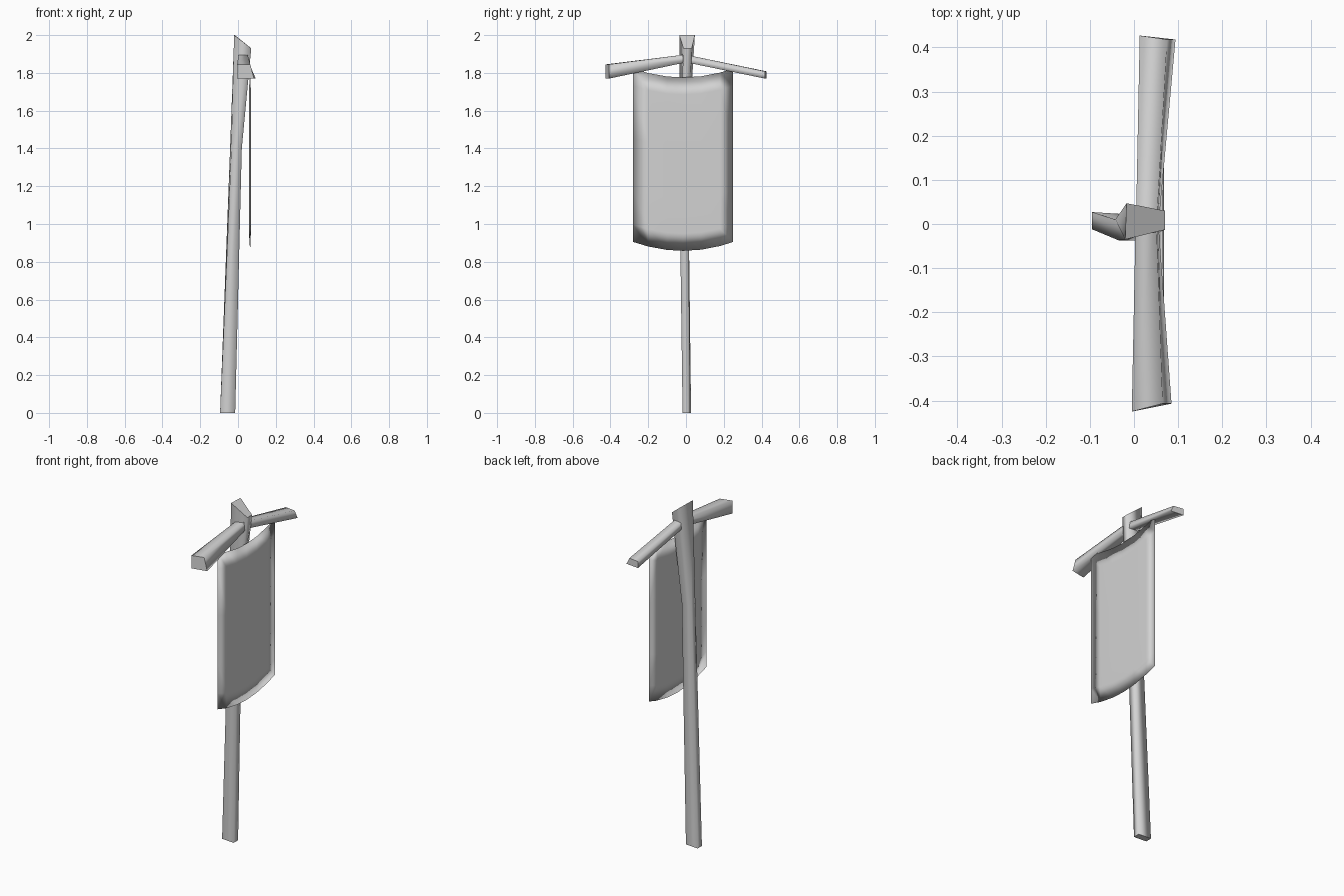
import bpy, bmesh

if "Cube" in bpy.data.objects:
    bpy.data.objects.remove(bpy.data.objects["Cube"])

grey = bpy.data.materials.new("plain grey")
grey.diffuse_color = (0.65, 0.65, 0.65, 1)
grey.use_nodes = True
grey.node_tree.nodes["Principled BSDF"].inputs["Base Color"].default_value = grey.diffuse_color


def finish(name, bm, caps=()):
    bmesh.ops.recalc_face_normals(bm, faces=bm.faces)
    for f in bm.faces:
        f.smooth = f not in caps
    me = bpy.data.meshes.new(name)
    bm.to_mesh(me)
    bm.free()
    me.materials.append(grey)
    ob = bpy.data.objects.new(name, me)
    bpy.context.collection.objects.link(ob)
    return ob


def loft(name, rings):
    """Skin a list of matching cross-sections and cap both ends."""
    bm = bmesh.new()
    vs = [[bm.verts.new(p) for p in r] for r in rings]
    n = len(vs[0])
    for a, b in zip(vs, vs[1:]):
        for i in range(n):
            j = (i + 1) % n
            bm.faces.new((a[i], a[j], b[j], b[i]))
    caps = [bm.faces.new(vs[0]), bm.faces.new(vs[-1])]
    finish(name, bm, caps)


# Leaning hewn pole with a slanted top
loft("pole", [
    [(-.095, .027, 0), (-.095, -.012, 0), (-.015, -.018, 0), (-.015, .022, 0)],
    [(-.042, .01, 1.4), (-.035, -.037, 1.4), (.02, -.037, 1.4), (.02, .01, 1.4)],
    [(-.017, .047, 2), (-.02, -.035, 2), (.07, -.013, 1.93), (.07, .03, 1.93)],
])


# Two drooping arms, thicker toward their tips
def section(y0, y1, x0, x1, x2, z0, z1):
    return [(x0, y0, z0), (x2, y1, z0), (x1, y1, z1), (x0, y0, z1)]


loft("left_arm", [section(.02, .02, .004, .05, .054, 1.86, 1.90),
                  section(-.425, -.407, -.005, .065, .085, 1.77, 1.845)])
loft("right_arm", [section(-.02, -.02, .004, .05, .054, 1.86, 1.90),
                   section(.427, .418, .013, .075, .094, 1.77, 1.808)])

# Hanging cloth: thin pillow with a sagging top and bottom edge
ys = [-.28, -.2, -.1, -.015, .08, .18, .25]
rows = [0, .1, .4, .7, .9, 1]
bm = bmesh.new()


def cloth_vert(i, j, x):
    y = ys[i]
    sag = .047 * (1 - ((y + .015) / .265) ** 2)
    edge = i in (0, len(ys) - 1) or j in (0, len(rows) - 1)
    return bm.verts.new((.064 if edge else x, y, 1.823 - sag - .918 * rows[j]))


for x in (.068, .058):
    g = [[cloth_vert(i, j, x) for j in range(len(rows))] for i in range(len(ys))]
    for i in range(len(ys) - 1):
        for j in range(len(rows) - 1):
            bm.faces.new((g[i][j], g[i + 1][j], g[i + 1][j + 1], g[i][j + 1]))
bmesh.ops.remove_doubles(bm, verts=bm.verts, dist=.0005)
finish("banner_cloth", bm)
